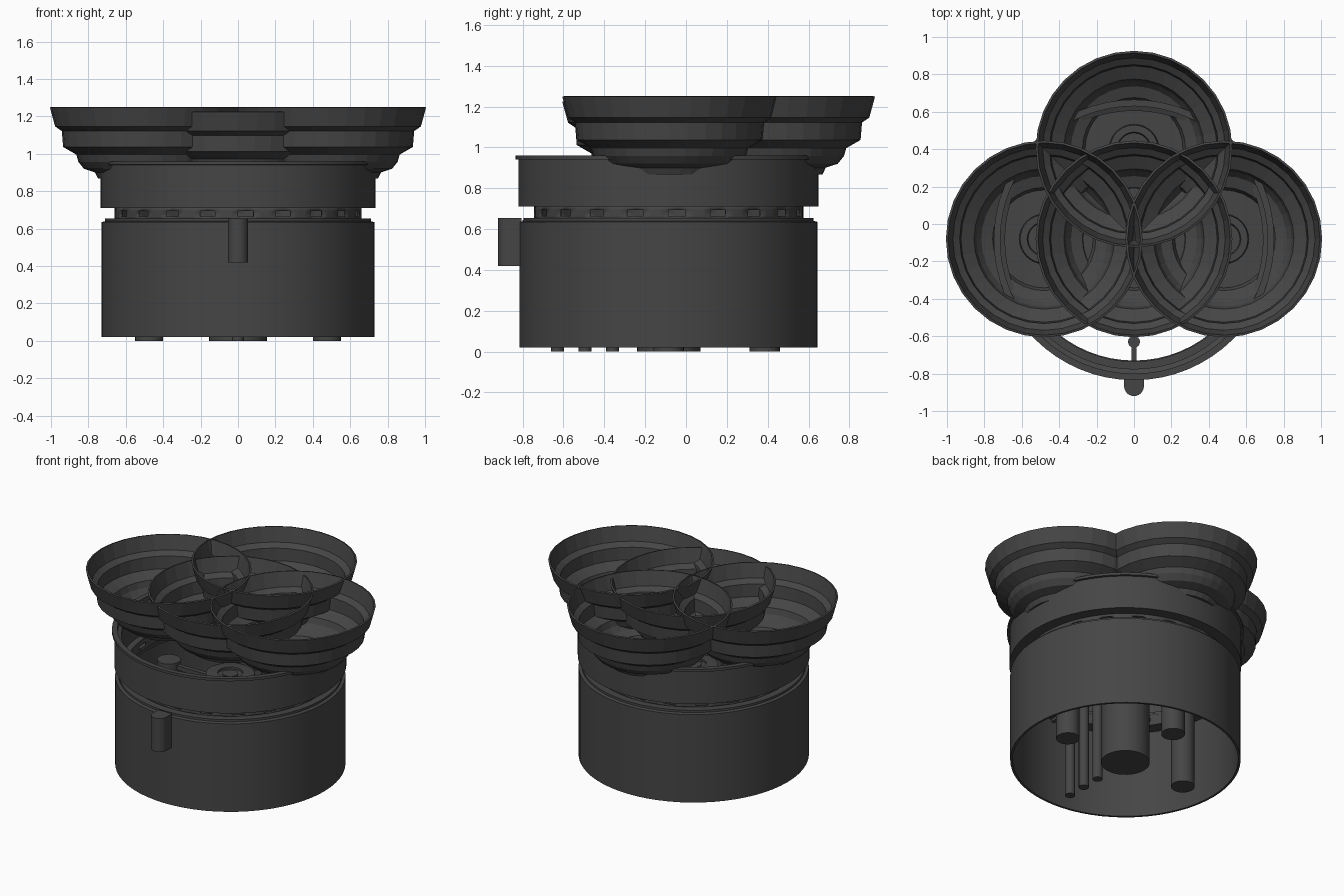
import bpy, bmesh, math
from mathutils import Vector

if "Cube" in bpy.data.objects:
    bpy.data.objects.remove(bpy.data.objects["Cube"])

grey = bpy.data.materials.new("dark_grey")
grey.diffuse_color = (0.06, 0.06, 0.06, 1)
grey.use_nodes = True
grey.node_tree.nodes["Principled BSDF"].inputs["Base Color"].default_value = grey.diffuse_color
CY = -0.085                       # y of the drum axis


def finish(name, bm, loc=(0, 0, 0), smooth=True):
    bmesh.ops.remove_doubles(bm, verts=bm.verts, dist=1e-5)
    bmesh.ops.recalc_face_normals(bm, faces=bm.faces)
    me = bpy.data.meshes.new(name)
    bm.to_mesh(me)
    bm.free()
    me.materials.append(grey)
    ob = bpy.data.objects.new(name, me)
    ob.location = loc
    bpy.context.collection.objects.link(ob)
    if smooth:
        bpy.ops.object.select_all(action='DESELECT')
        ob.select_set(True)
        bpy.context.view_layer.objects.active = ob
        bpy.ops.object.shade_smooth_by_angle(angle=math.radians(30))
    return ob


def lathe(name, profile, segs, loc, closed=False, smooth=True, skip=None):
    """Revolve (radius, z) points; skip(i, row) leaves a hole."""
    bm = bmesh.new()
    rings = [[bm.verts.new((r * math.cos(2 * math.pi * i / segs),
                            r * math.sin(2 * math.pi * i / segs), z))
              for i in range(segs)] for r, z in profile]
    n = len(profile)
    for k in range(n if closed else n - 1):
        a, b = rings[k], rings[(k + 1) % n]
        for i in range(segs):
            if skip and skip(i, k):
                continue
            j = (i + 1) % segs
            bm.faces.new((a[i], a[j], b[j], b[i]))
    return finish(name, bm, loc, smooth)


def thicken(ob, t, offset=-1):
    m = ob.modifiers.new("thickness", 'SOLIDIFY')
    m.thickness = t
    m.offset = offset


def rod(name, x, y, r, z0, z1, segs=24):
    return lathe(name, [(0, z0), (r, z0), (r, z1), (0, z1)], segs, (x, y, 0))


def bar(name, p, q, width, z0, z1):
    p, q = Vector(p), Vector(q)
    side = (q - p).orthogonal().normalized() * width / 2
    bm = bmesh.new()
    corners = [p + side, q + side, q - side, p - side]
    base = bm.faces.new([bm.verts.new((c.x, c.y, z0)) for c in corners])
    ext = bmesh.ops.extrude_face_region(bm, geom=[base])
    verts = [v for v in ext['geom'] if isinstance(v, bmesh.types.BMVert)]
    bmesh.ops.translate(bm, verts=verts, vec=(0, 0, z1 - z0))
    bm.normal_update()
    if len(bm.faces) == 5:
        bm.faces.new([bm.verts[i] for i in range(4)])
    return finish(name, bm, smooth=False)


# Lower drum: open at the bottom, stepped flange at the top
lathe("lower_drum", [(0.73, 0.02), (0.73, 0.635), (0.71, 0.64), (0.71, 0.655),
                     (0.645, 0.655), (0.645, 0.635), (0.715, 0.625), (0.715, 0.02)],
      64, (0, CY, 0), closed=True)

# Vent ring: twenty slots
vent = lathe("vent_ring", [(0.655, 0.65), (0.655, 0.664), (0.655, 0.694), (0.655, 0.72)],
             100, (0, CY, 0), skip=lambda i, k: k == 1 and i % 5 < 2)
thicken(vent, 0.01, 0)

# Upper drum: open ring with a lip and an inner flange
lathe("upper_drum", [(0.735, 0.71), (0.735, 0.94), (0.75, 0.942), (0.75, 0.96),
                     (0.715, 0.96), (0.715, 0.93), (0.69, 0.92), (0.69, 0.73),
                     (0.65, 0.73), (0.65, 0.71)], 64, (0, CY, 0), closed=True)

# Four overlapping stepped bowls, the middle one slightly lower
bowl_profile = [(0.52, 1.25), (0.493, 1.15), (0.457, 1.125), (0.45, 1.04),
                (0.38, 1.0), (0.368, 0.96), (0.34, 0.925), (0.28, 0.905),
                (0.265, 0.872), (0.13, 0.872), (0.125, 0.9), (0.095, 0.9),
                (0.09, 0.88), (0.05, 0.88), (0, 0.88)]
for name, x, y, z in (("left_bowl", -0.48, -0.08, 0), ("right_bowl", 0.48, -0.08, 0),
                      ("back_bowl", 0, 0.40, 0), ("middle_bowl", 0, -0.08, -0.025)):
    bowl = lathe(name, bowl_profile, 32, (x, y, z), smooth=False)
    thicken(bowl, 0.012, 0)

# Centre post with a ringed hub, three outer posts and three thin pins
lathe("centre_post", [(0, 0), (0.155, 0), (0.155, 0.65), (0.14, 0.655), (0.08, 0.655),
                      (0.08, 0.64), (0.05, 0.64), (0.05, 0.65), (0, 0.65)],
      32, (0, CY, 0))
for name, x, y in (("left_post", -0.475, CY), ("right_post", 0.475, CY),
                   ("back_post", 0, 0.385)):
    rod(name, x, y, 0.075, 0, 0.62)
    bar(name + "_spoke", (0, CY), (x, y), 0.03, 0.57, 0.6)
for i, y in enumerate((-0.63, -0.495, -0.36)):
    rod(f"thin_pin_{i + 1}", 0, y, 0.032, 0, 0.65, 16)
bar("front_spoke", (0, CY), (0, -0.8), 0.025, 0.61, 0.645)

# Front latch: rounded upright on the drum wall
rod("front_latch", 0, -0.867, 0.053, 0.42, 0.655, 24)
bar("front_latch_base", (0, -0.867), (0, -0.805), 0.106, 0.42, 0.655)
